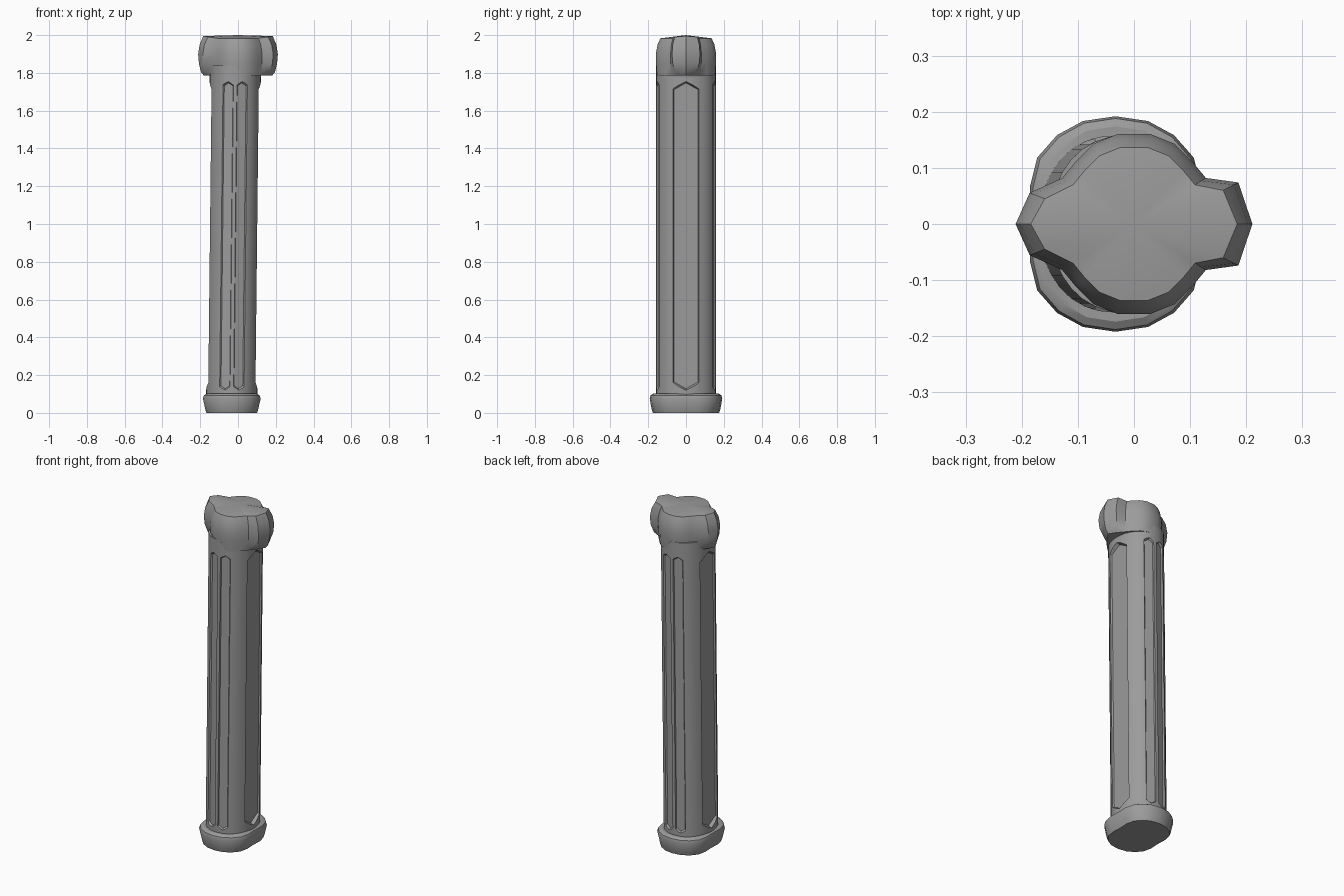
import bpy, bmesh
from math import cos, sin, tau, radians, copysign
from mathutils import Vector

cube = bpy.data.objects.get("Cube")
if cube:
    bpy.data.objects.remove(cube)

GREY = (0.33, 0.33, 0.33, 1)
grey = bpy.data.materials.new("plain grey")
grey.use_nodes = True
grey.diffuse_color = GREY
grey.node_tree.nodes["Principled BSDF"].inputs["Base Color"].default_value = GREY


def lean(z):
    """Sideways drift of the grip axis with height."""
    return -0.034 + 0.011 * z


def oval(cx, a, b, z, sides, power=2.0, dent=0.0):
    """Superellipse ring, optionally dented at both x ends."""
    ring = []
    for i in range(sides):
        t = tau * i / sides
        c, s = cos(t), sin(t)
        x = copysign(abs(c) ** (2 / power), c) * (a - dent * max(0, abs(c) - 0.9) * 10)
        y = copysign(abs(s) ** (2 / power), s) * b
        ring.append(Vector((cx + x, y, z)))
    return ring


def finish(bm, name, smooth=True):
    bmesh.ops.recalc_face_normals(bm, faces=bm.faces)
    mesh = bpy.data.meshes.new(name)
    bm.to_mesh(mesh)
    bm.free()
    obj = bpy.data.objects.new(name, mesh)
    bpy.context.collection.objects.link(obj)
    mesh.materials.append(grey)
    return obj


def select(obj):
    bpy.ops.object.select_all(action='DESELECT')
    obj.select_set(True)
    bpy.context.view_layer.objects.active = obj


def loft(bm, rings, peak=None):
    """Skin a stack of rings; close with flat ends or a raised centre."""
    loops = [[bm.verts.new(p) for p in ring] for ring in rings]
    for low, high in zip(loops, loops[1:]):
        for i in range(len(low)):
            j = (i + 1) % len(low)
            bm.faces.new((low[i], low[j], high[j], high[i]))
    bm.faces.new(loops[0][::-1])
    if peak:
        tip, top = bm.verts.new(peak), loops[-1]
        for i in range(len(top)):
            bm.faces.new((top[i], top[(i + 1) % len(top)], tip))
    else:
        bm.faces.new(loops[-1])


# Grip: a slightly leaning oval column
bm = bmesh.new()
loft(bm, [oval(lean(z), 0.136, 0.158, z, 32, 2.15) for z in (0.05, 1.84)])
grip = finish(bm, "grip")

# Cutters for the recessed panels with pointed ends
bm = bmesh.new()


def panel(angle, reach, width, depth):
    normal = Vector((cos(angle), sin(angle), 0))
    side = Vector((-sin(angle), cos(angle), 0))
    rings = []
    for d, grow in ((-depth, -0.008), (0, 0), (0.04, 0)):
        w, low, high = width + grow, 0.12 - grow, 1.755 + grow
        tip = 0.5 * width
        outline = ((0, low), (w, low + tip), (w, high - tip),
                   (0, high), (-w, high - tip), (-w, low + tip))
        rings.append([Vector((lean(z), 0, z)) + reach + normal * d + side * s
                      for s, z in outline])
    loft(bm, rings)


for sx in (1, -1):
    panel(0 if sx > 0 else tau / 2, Vector((sx * 0.134, 0, 0)), 0.072, 0.018)
    for sy in (1, -1):
        normal = Vector((sx * sin(radians(17)), sy * cos(radians(17)), 0))
        angle = Vector((1, 0)).angle_signed(normal.to_2d()) * -1
        panel(angle, Vector((sx * 0.038, sy * 0.154, 0)), 0.032, 0.012)
cutter = finish(bm, "panel_cutter")
cutter.hide_render = True
cut = grip.modifiers.new("panels", 'BOOLEAN')
cut.operation = 'DIFFERENCE'
cut.solver = 'EXACT'
cut.object = cutter
select(grip)
bpy.ops.object.modifier_apply(modifier=cut.name)
bpy.data.objects.remove(cutter)

# Base collar: flared foot with shallow dents on both ends
bm = bmesh.new()
loft(bm, [oval(-0.033, a, b, z, 20, 2.2, 0.018) for a, b, z in
          ((0.150, 0.175, 0), (0.156, 0.182, 0.02), (0.169, 0.192, 0.075),
           (0.163, 0.188, 0.093), (0.148, 0.174, 0.102))])
base = finish(bm, "base_collar")


# Head: oval body with a ridged lug on each side
def head_ring(tip, half, body, z, rise=0):
    def end(sx, narrow):
        return [(sx * tip, 0, rise), (sx * (tip - 0.025), half * narrow, rise * 0.6),
                (sx * 0.128 * body, 0.082 * body, 0), (sx * 0.105 * body, 0.11 * body, 0),
                (sx * 0.072 * body, 0.143 * body, 0), (sx * 0.03 * body, 0.16 * body, 0)]
    upper = end(1, 1) + end(-1, 0.75)[::-1]
    lower = [(x, -y, h) for x, y, h in upper[-2:0:-1]]
    return [Vector((x, y, z + h)) for x, y, h in upper + lower]


bm = bmesh.new()
loft(bm, [head_ring(0.180, 0.040, 0.96, 1.785),
          head_ring(0.196, 0.055, 0.97, 1.805),
          head_ring(0.207, 0.070, 0.99, 1.85),
          head_ring(0.211, 0.074, 1.00, 1.90),
          head_ring(0.203, 0.070, 0.94, 1.95),
          head_ring(0.184, 0.060, 0.85, 1.983, 0.012)], (0, 0, 2.0))
head = finish(bm, "head")

# Neck: short taper blending the grip into the head
bm = bmesh.new()
loft(bm, [oval(-0.014, 0.134, 0.154, 1.765, 32, 2.15),
          oval(-0.006, 0.136, 0.158, 1.83, 32, 2.1)])
neck = finish(bm, "neck")

for obj in (grip, base, head, neck):
    select(obj)
    bpy.ops.object.shade_smooth_by_angle(angle=radians(32))
